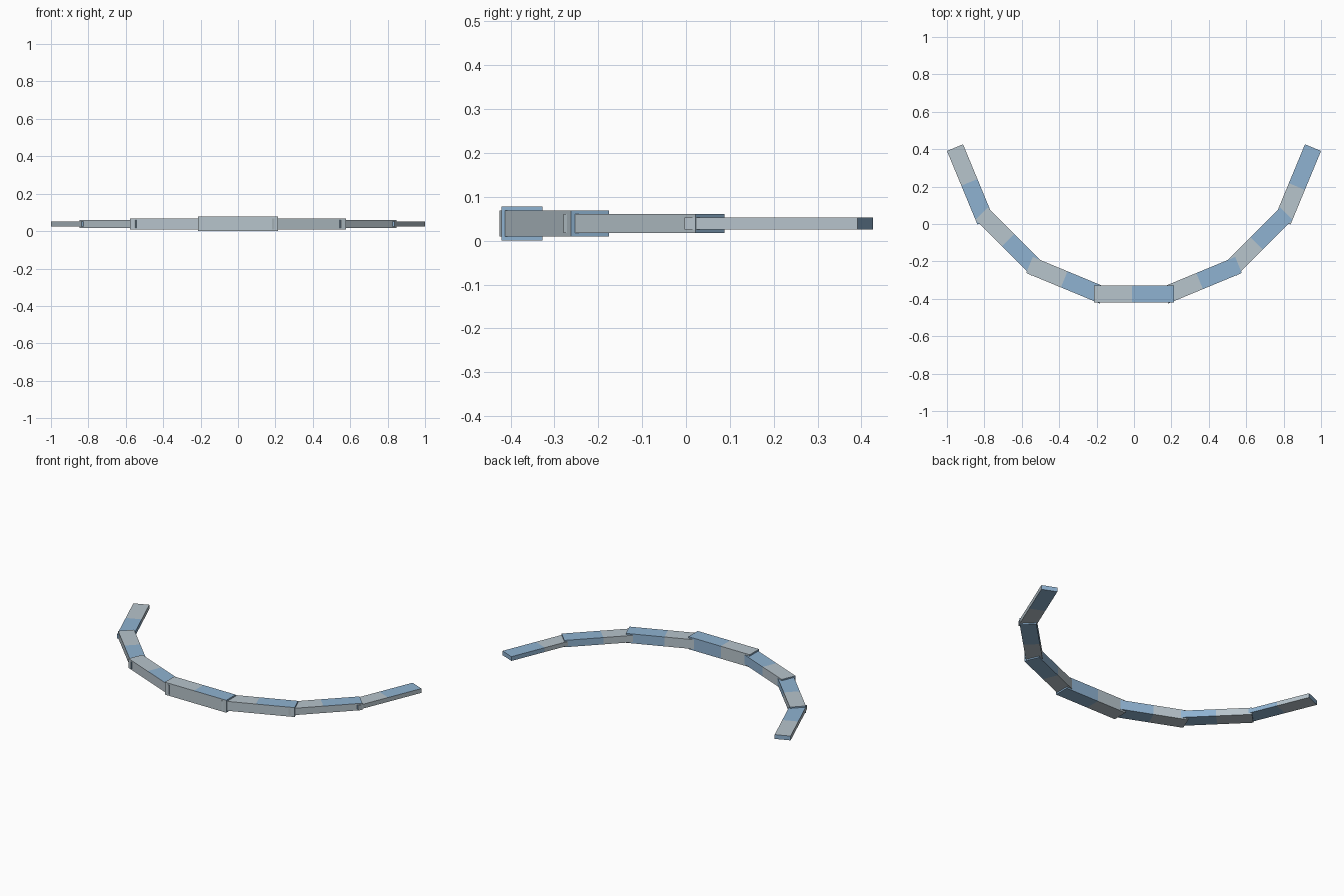
import bpy, bmesh, math
from mathutils import Matrix, Vector

if "Cube" in bpy.data.objects:
    bpy.data.objects.remove(bpy.data.objects["Cube"])


def material(name, srgb):
    m = bpy.data.materials.new(name)
    m.diffuse_color = [((c + 0.055) / 1.055) ** 2.4 for c in srgb] + [1.0]
    m.use_nodes = True
    m.node_tree.nodes["Principled BSDF"].inputs["Base Color"].default_value = m.diffuse_color
    return m


GREY = material("pale_grey", (0.72, 0.77, 0.80))
BLUE = material("light_blue", (0.56, 0.70, 0.82))

LENGTH, WIDTH, MID_Z = 0.426, 0.093, 0.039
SPLIT = -0.012      # colour change, just left of the middle


def segment(name, centre, angle, height):
    """Flat bar, grey on the left half and outer side, blue elsewhere."""
    bm = bmesh.new()
    bmesh.ops.create_cube(bm, size=1.0)
    bmesh.ops.scale(bm, vec=(LENGTH, WIDTH, height), verts=bm.verts)
    bmesh.ops.bisect_plane(bm, geom=bm.verts[:] + bm.edges[:] + bm.faces[:],
                           plane_co=(SPLIT, 0, 0), plane_no=(1, 0, 0))
    bm.normal_update()
    for f in bm.faces:
        end = abs(f.normal.x) > 0.5
        outer = f.normal.y < -0.5
        right = f.calc_center_median().x > SPLIT
        f.material_index = 1 if end or (right and not outer) else 0
    bm.transform(Matrix.Translation((centre.x, centre.y, MID_Z))
                 @ Matrix.Rotation(angle, 4, 'Z'))
    mesh = bpy.data.meshes.new(name)
    bm.to_mesh(mesh)
    bm.free()
    mesh.materials.append(GREY)
    mesh.materials.append(BLUE)
    bpy.context.collection.objects.link(bpy.data.objects.new(name, mesh))


# Middle bar
segment("middle_segment", Vector((0, -0.374)), 0, 0.078)

# Thinner bars curving back on both sides: outer start corner, angle, height
ARMS = [("inner", 0.183, -0.425, 22.5, 0.059),
        ("middle", 0.547, -0.279, 45.0, 0.043),
        ("tip", 0.837, -0.003, 67.5, 0.027)]
for label, x, y, degrees, height in ARMS:
    a = math.radians(degrees)
    along = Vector((math.cos(a), math.sin(a)))
    across = Vector((-math.sin(a), math.cos(a)))
    c = Vector((x, y)) + along * LENGTH / 2 + across * WIDTH / 2
    segment("right_" + label + "_segment", c, a, height)
    segment("left_" + label + "_segment", Vector((-c.x, c.y)), -a, height)
